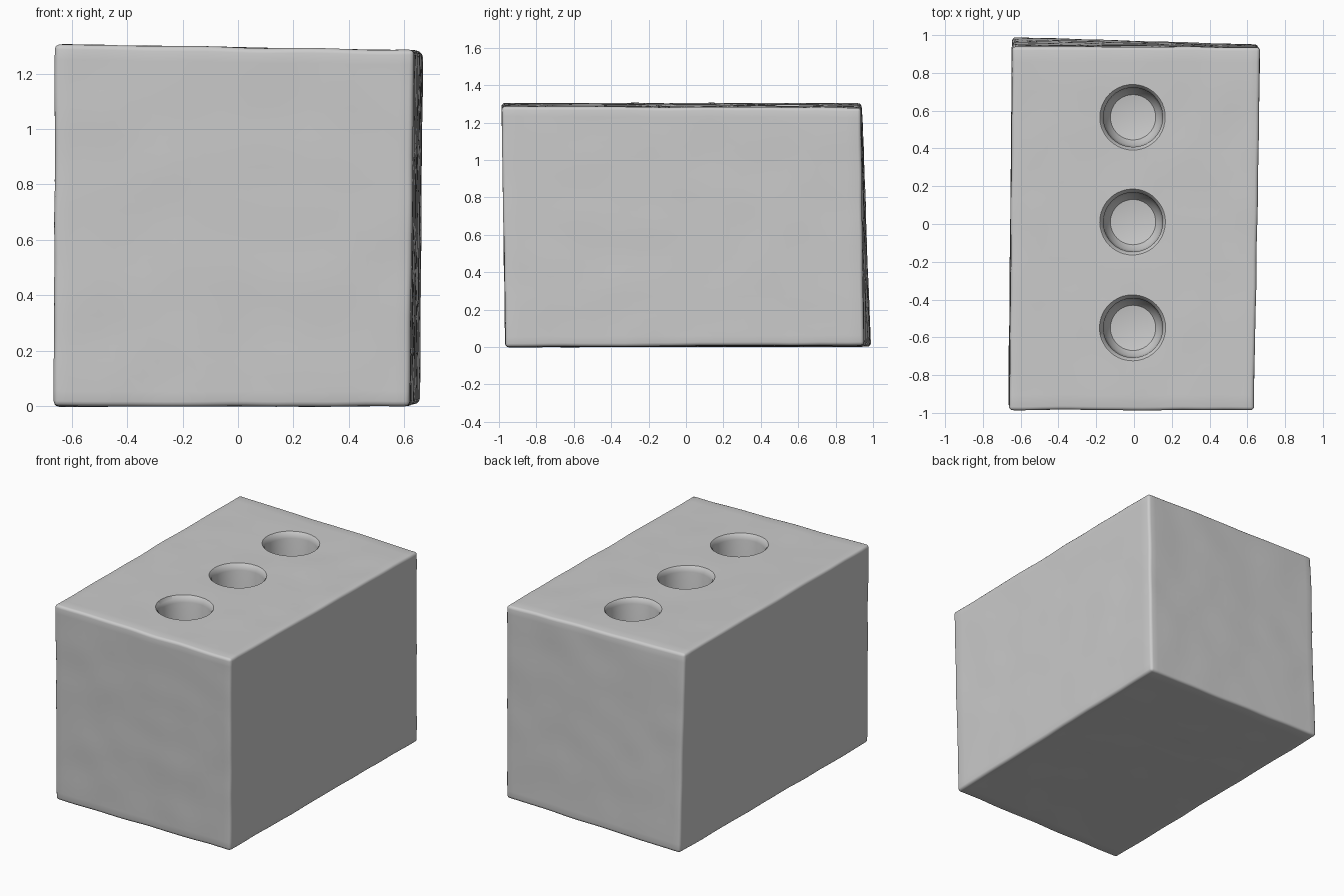
import bpy, bmesh, math
from mathutils import Vector, noise

cube = bpy.data.objects.get("Cube")
if cube:
    bpy.data.objects.remove(cube, do_unlink=True)

# Single plain grey
grey = bpy.data.materials.new("plain grey")
grey.use_nodes = True
color = (0.6, 0.6, 0.6, 1)
grey.diffuse_color = color
bsdf = grey.node_tree.nodes["Principled BSDF"]
bsdf.inputs["Base Color"].default_value = color
bsdf.inputs["Roughness"].default_value = 0.8


def make_object(name, bm):
    mesh = bpy.data.meshes.new(name)
    bm.to_mesh(mesh)
    bm.free()
    obj = bpy.data.objects.new(name, mesh)
    bpy.context.collection.objects.link(obj)
    mesh.materials.append(grey)
    return obj


# Slightly skewed block, keyed by the sign of each corner (x, y, z)
corners = {
    (-1, -1, -1): (-0.665, -0.965, 0.0), (1, -1, -1): (0.62, -0.965, 0.0),
    (-1, 1, -1): (-0.645, 0.99, 0.0), (1, 1, -1): (0.655, 0.95, 0.01),
    (-1, -1, 1): (-0.66, -0.985, 1.305), (1, -1, 1): (0.635, -0.985, 1.285),
    (-1, 1, 1): (-0.645, 0.94, 1.305), (1, 1, 1): (0.668, 0.935, 1.28),
}
bm = bmesh.new()
bmesh.ops.create_cube(bm, size=2)
for v in bm.verts:
    v.co = corners[tuple(round(c) for c in v.co)]
bmesh.ops.subdivide_edges(bm, edges=bm.edges[:], cuts=23, use_grid_fill=True)

# Hand-made waviness of the faces
for v in bm.verts:
    v.co += 0.004 * noise.noise_vector(v.co * 5)
block = make_object("block", bm)

# Softened outer edges
bevel = block.modifiers.new("soft edges", "BEVEL")
bevel.width = 0.018
bevel.segments = 3
bevel.limit_method = "ANGLE"
bevel.angle_limit = math.radians(40)

# Round blind holes with rolled rims, turned from one profile (radius, height)
profile = [(0, -0.47), (0.12, -0.45), (0.148, -0.41), (0.155, -0.35),
           (0.157, -0.04), (0.163, -0.015), (0.178, 0.003), (0.178, 0.06), (0, 0.06)]
cutters = []
for y in (0.565, 0.01, -0.55):
    bm = bmesh.new()
    points = [bm.verts.new((r, 0, z)) for r, z in profile]
    edges = [bm.edges.new(pair) for pair in zip(points, points[1:])]
    bmesh.ops.spin(bm, geom=points + edges, cent=(0, 0, 0), axis=(0, 0, 1),
                   angle=math.tau, steps=40, use_duplicate=False)
    bmesh.ops.remove_doubles(bm, verts=bm.verts[:], dist=0.0005)
    bmesh.ops.recalc_face_normals(bm, faces=bm.faces[:])
    bmesh.ops.translate(bm, verts=bm.verts[:], vec=Vector((-0.005, y, 1.295)))
    cutter = make_object("hole_cutter", bm)
    cutter.hide_render = True
    cutters.append(cutter)
    cut = block.modifiers.new("hole", "BOOLEAN")
    cut.operation = "DIFFERENCE"
    cut.solver = "EXACT"
    cut.object = cutter

# Apply the cuts and shade
bpy.ops.object.select_all(action="DESELECT")
block.select_set(True)
bpy.context.view_layer.objects.active = block
for mod in list(block.modifiers):
    bpy.ops.object.modifier_apply(modifier=mod.name)
for cutter in cutters:
    bpy.data.objects.remove(cutter, do_unlink=True)
bpy.ops.object.shade_smooth_by_angle(angle=math.radians(40))
